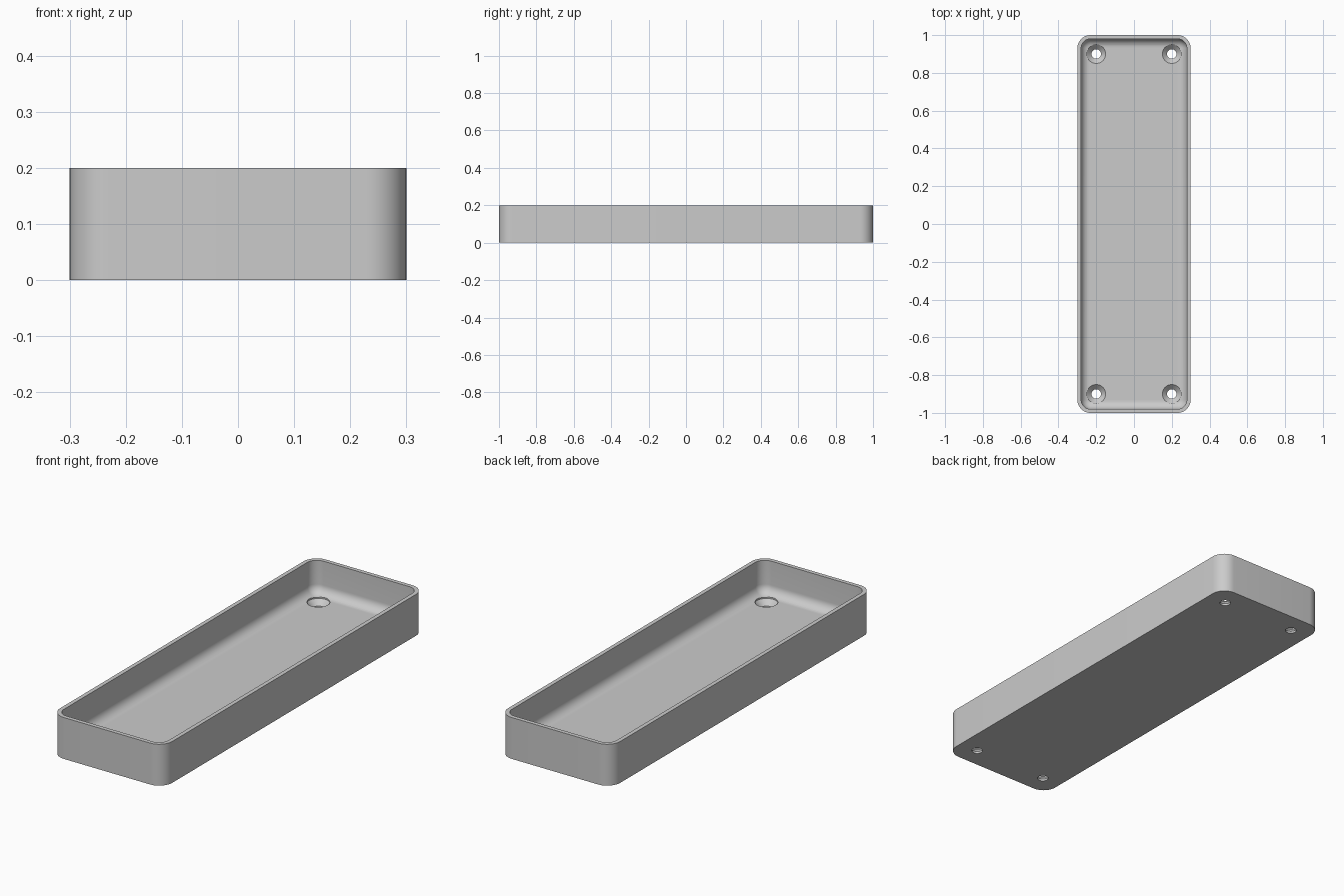
import bpy
import bmesh
import math

cube = bpy.data.objects.get("Cube")
if cube:
    bpy.data.objects.remove(cube, do_unlink=True)

HALF_X, HALF_Y, HEIGHT = 0.30, 1.0, 0.20
WALL, FLOOR, CORNER, FILLET = 0.02, 0.04, 0.07, 0.045

grey = bpy.data.materials.new("light_grey")
grey.use_nodes = True
colour = (0.6, 0.6, 0.6, 1)
grey.diffuse_color = colour
grey.node_tree.nodes["Principled BSDF"].inputs["Base Color"].default_value = colour


def rounded_ring(bm, inset, z, steps=12):
    """Rounded rectangle, inset from the outer outline."""
    r = CORNER - inset
    ring = []
    for i, (sx, sy) in enumerate([(1, 1), (-1, 1), (-1, -1), (1, -1)]):
        for k in range(steps + 1):
            a = math.pi / 2 * (i + k / steps)
            ring.append(bm.verts.new((sx * (HALF_X - CORNER) + r * math.cos(a),
                                      sy * (HALF_Y - CORNER) + r * math.sin(a), z)))
    return ring


def circle_ring(bm, x, y, r, z, n=48):
    return [bm.verts.new((x + r * math.cos(math.tau * k / n),
                          y + r * math.sin(math.tau * k / n), z)) for k in range(n)]


def skin(bm, rings):
    """Bridge stacked rings and cap both ends."""
    for a, b in zip(rings, rings[1:]):
        n = len(a)
        for k in range(n):
            bm.faces.new((a[k], a[(k + 1) % n], b[(k + 1) % n], b[k]))
    bm.faces.new(rings[0][::-1])
    bm.faces.new(rings[-1])


def make_object(name, bm):
    bmesh.ops.recalc_face_normals(bm, faces=bm.faces)
    mesh = bpy.data.meshes.new(name)
    bm.to_mesh(mesh)
    bm.free()
    obj = bpy.data.objects.new(name, mesh)
    mesh.materials.append(grey)
    bpy.context.collection.objects.link(obj)
    return obj


# Tray: outer wall, rim, inner wall, rounded floor edge
bm = bmesh.new()
section = [(0, 0), (0, HEIGHT), (WALL, HEIGHT)]
for k in range(11):
    a = math.pi / 2 * k / 10
    section.append((WALL + FILLET * (1 - math.cos(a)),
                    FLOOR + FILLET * (1 - math.sin(a))))
skin(bm, [rounded_ring(bm, inset, z) for inset, z in section])
tray = make_object("tray", bm)

# Countersunk screw holes, one in each corner
bm = bmesh.new()
for x in (-0.2, 0.2):
    for y in (-0.9, 0.9):
        profile = [(0.025, -0.05), (0.025, 0.01), (0.05, 0.035), (0.05, 0.12)]
        skin(bm, [circle_ring(bm, x, y, r, z) for r, z in profile])
cutter = make_object("screw_hole_cutter", bm)
cutter.hide_render = True

holes = tray.modifiers.new("screw_holes", "BOOLEAN")
holes.operation = "DIFFERENCE"
holes.solver = "EXACT"
holes.object = cutter

bpy.ops.object.select_all(action="DESELECT")
tray.select_set(True)
bpy.context.view_layer.objects.active = tray
bpy.ops.object.modifier_apply(modifier=holes.name)
bpy.data.objects.remove(cutter, do_unlink=True)
bpy.ops.object.shade_smooth_by_angle(angle=math.radians(30))
